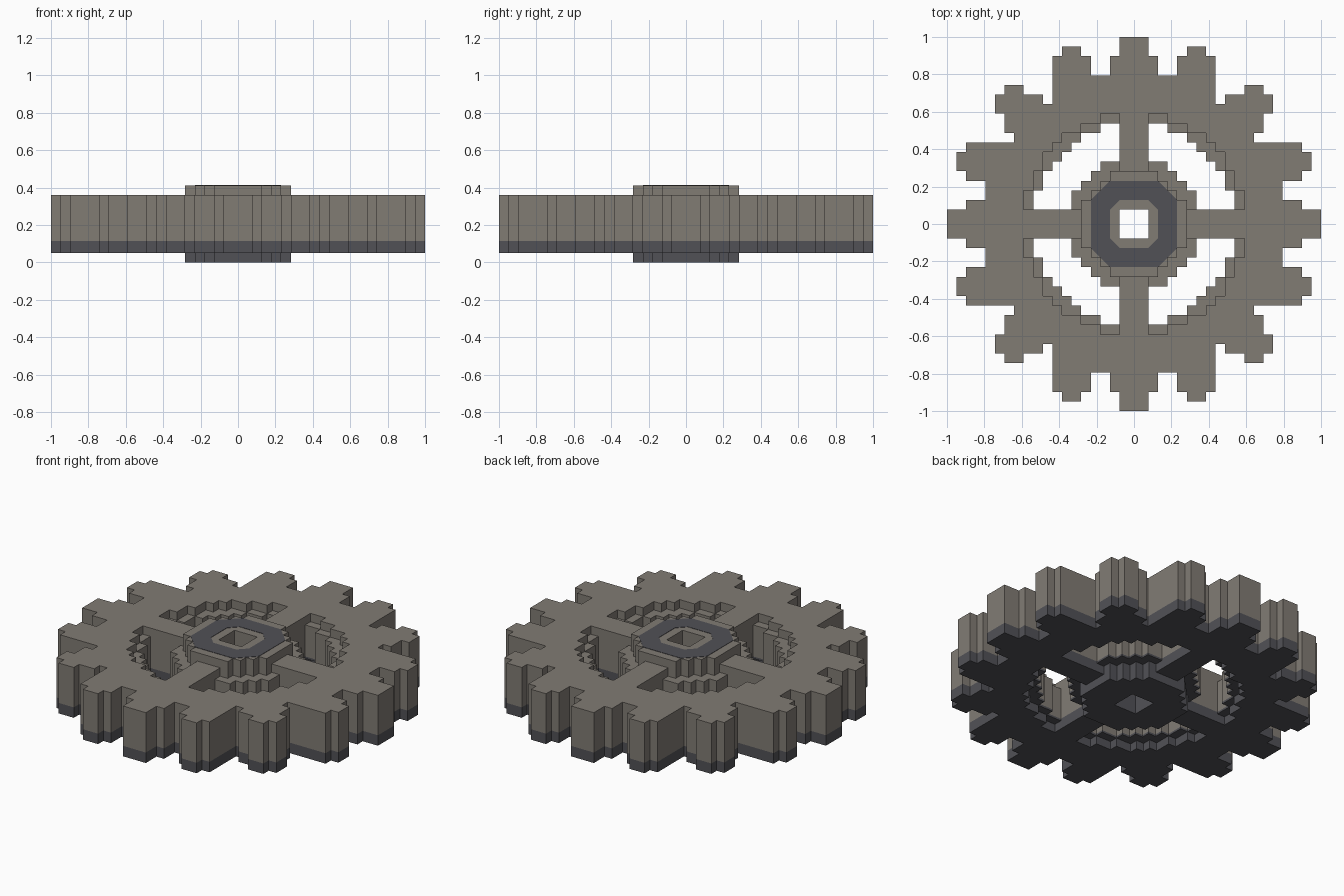
import bpy
import bmesh

cube = bpy.data.objects.get("Cube")
if cube:
    bpy.data.objects.remove(cube, do_unlink=True)

U = 2 / 39          # side of one block
SPLIT = 0.115       # height where the dark underside ends
N = 19


def material(name, rgb):
    m = bpy.data.materials.new(name)
    m.use_nodes = True
    m.diffuse_color = (*rgb, 1)
    m.node_tree.nodes["Principled BSDF"].inputs["Base Color"].default_value = (*rgb, 1)
    return m


STONE = material("warm_grey_stone", (0.22, 0.20, 0.175))
DARK = material("dark_slate", (0.083, 0.083, 0.094))


def finish(name, bm, mats):
    bmesh.ops.remove_doubles(bm, verts=bm.verts, dist=1e-5)
    mesh = bpy.data.meshes.new(name)
    bm.to_mesh(mesh)
    bm.free()
    for m in mats:
        mesh.materials.append(m)
    obj = bpy.data.objects.new(name, mesh)
    bpy.context.collection.objects.link(obj)
    return obj


def block_slab(name, rule, z0, z1):
    """Extrude every grid cell accepted by the rule, keeping only outer faces."""
    cells = {(i, j) for i in range(-N, N + 1) for j in range(-N, N + 1) if rule(i, j)}
    levels = [z0] + ([SPLIT] if z0 < SPLIT < z1 else []) + [z1]
    bm = bmesh.new()

    def quad(points, dark):
        face = bm.faces.new([bm.verts.new(p) for p in points])
        face.material_index = int(dark)

    for i, j in cells:
        x, y, h = i * U, j * U, U / 2
        ring = [(x - h, y - h), (x + h, y - h), (x + h, y + h), (x - h, y + h)]
        quad([(*p, z1) for p in ring], False)
        quad([(*p, z0) for p in reversed(ring)], True)
        for k, (dx, dy) in enumerate([(0, -1), (1, 0), (0, 1), (-1, 0)]):
            if (i + dx, j + dy) in cells:
                continue
            a, b = ring[k], ring[(k + 1) % 4]
            for lo, hi in zip(levels, levels[1:]):
                quad([(*a, lo), (*b, lo), (*b, hi), (*a, hi)], hi <= SPLIT)
    return finish(name, bm, [STONE, DARK])


# Tooth outline: furthest filled row for each column, mirrored in all eight octants
REACH = [19, 19, 17, 15, 15, 17, 18, 18, 17, 12, 13, 13, 14, 14, 13, 8, 8, 8, 7, 1]


def disc(i, j, limit):
    return i * i + j * j <= limit


def in_spoke(i, j):
    return min(abs(i), abs(j)) <= 1


def in_wheel(i, j):
    a, b = abs(i), abs(j)
    return b <= REACH[a] and a <= REACH[b] and not disc(i, j, 130)


def spokes(i, j):
    return in_spoke(i, j) and disc(i, j, 130) and not disc(i, j, 29)


def in_hub(i, j):
    return disc(i, j, 29) and max(abs(i), abs(j)) > 1


def rim_lip(i, j):
    return disc(i, j, 130) and not disc(i, j, 109) and not in_spoke(i, j)


def hub_collar(i, j):
    return disc(i, j, 45) and not disc(i, j, 29) and not in_spoke(i, j)


# Wheel and spokes share one body
block_slab("toothed_wheel", lambda i, j: in_wheel(i, j) or spokes(i, j), U, 7 * U)
# Recessed steps inside the four openings
block_slab("rim_lip", rim_lip, 2 * U, 6 * U)
block_slab("hub_collar", hub_collar, 2 * U, 6 * U)
# Hub with square axle hole
block_slab("hub", in_hub, 0, 8 * U)


def octagon(size, flat):
    """Corners of a square of half width size with its corners cut off."""
    pts = []
    for sx, sy in [(1, 1), (-1, 1), (-1, -1), (1, -1)]:
        pair = [(sx * size, sy * flat), (sx * flat, sy * size)]
        pts += pair if sx == sy else pair[::-1]
    return pts


# Dark inlaid ring on top of the hub
bm = bmesh.new()
outer, inner = octagon(4.5 * U, 2.5 * U), octagon(2.5 * U, 1.5 * U)
top = 8 * U + 0.002
for k in range(8):
    n = (k + 1) % 8
    bm.faces.new([bm.verts.new((*p, top)) for p in (outer[k], outer[n], inner[n], inner[k])])
    for a, b in ((outer[n], outer[k]), (inner[k], inner[n])):
        bm.faces.new([bm.verts.new(p) for p in
                      ((*a, top), (*b, top), (*b, 8 * U), (*a, 8 * U))])
bmesh.ops.recalc_face_normals(bm, faces=bm.faces)
finish("hub_inlay", bm, [DARK])
